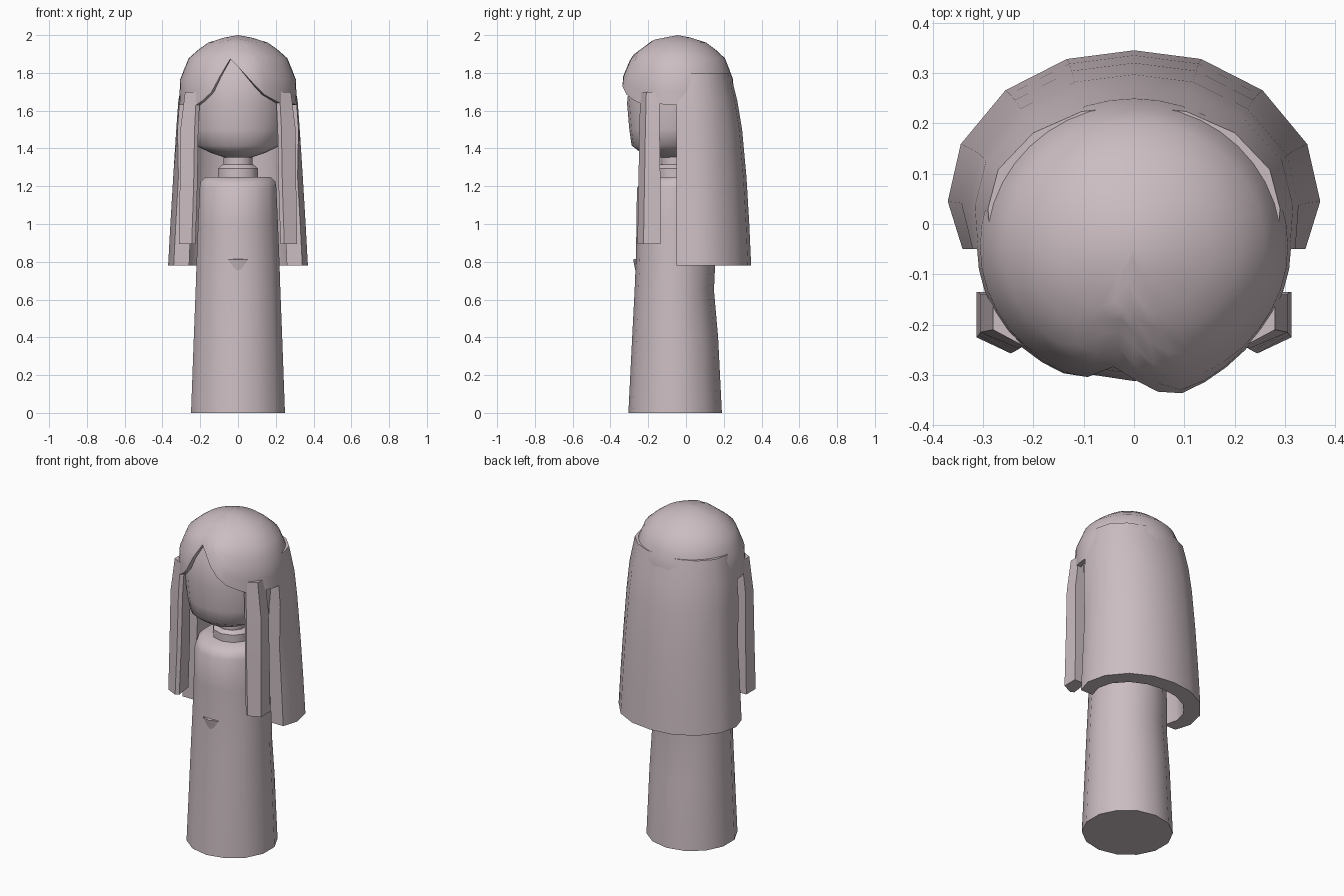
import bpy, bmesh, math
from math import sin, cos, pi

if "Cube" in bpy.data.objects:
    bpy.data.objects.remove(bpy.data.objects["Cube"])

skin = bpy.data.materials.new("pale_pink_grey")
skin.diffuse_color = (0.60, 0.51, 0.54, 1)
skin.use_nodes = True
skin.node_tree.nodes["Principled BSDF"].inputs["Base Color"].default_value = skin.diffuse_color


def finish(name, bm, angle=40):
    bmesh.ops.remove_doubles(bm, verts=bm.verts, dist=1e-5)
    bmesh.ops.recalc_face_normals(bm, faces=bm.faces)
    me = bpy.data.meshes.new(name)
    bm.to_mesh(me)
    bm.free()
    ob = bpy.data.objects.new(name, me)
    bpy.context.collection.objects.link(ob)
    me.materials.append(skin)
    bpy.ops.object.select_all(action='DESELECT')
    bpy.context.view_layer.objects.active = ob
    ob.select_set(True)
    bpy.ops.object.shade_smooth_by_angle(angle=math.radians(angle))
    return ob


def loft(name, rings, caps=True, angle=40):
    """Skin a list of equal-length closed rings of points."""
    bm = bmesh.new()
    vs = [[bm.verts.new(p) for p in r] for r in rings]
    n = len(rings[0])
    for a, b in zip(vs, vs[1:]):
        for i in range(n):
            j = (i + 1) % n
            bm.faces.new((a[i], a[j], b[j], b[i]))
    if caps:
        bm.faces.new(vs[0])
        bm.faces.new(vs[-1])
    return finish(name, bm, angle)


def oval(z, rx, y0, y1, n=14):
    cy, ry = (y0 + y1) / 2, (y1 - y0) / 2
    return [(rx * sin(2 * pi * i / n), cy - ry * cos(2 * pi * i / n), z) for i in range(n)]


def interp(x, pts):
    if x <= pts[0][0]:
        return pts[0][1]
    for (a, b), (c, d) in zip(pts, pts[1:]):
        if x <= c:
            return b + (d - b) * (x - a) / (c - a)
    return pts[-1][1]


# robe-like body column
loft("body", [oval(0, .255, -.305, .19), oval(.4, .24, -.285, .17),
              oval(.65, .23, -.272, .148), oval(.8, .225, -.266, .155),
              oval(1.0, .217, -.262, .15), oval(1.19, .208, -.26, .14),
              oval(1.225, .203, -.235, .14), oval(1.25, .175, -.19, .11)])

# small pointed fold on the front of the body
bm = bmesh.new()
v = [bm.verts.new(p) for p in [(-.055, -.262, .815), (.055, -.262, .815),
                               (0, -.264, .735), (0, -.28, .812)]]
for f in [(0, 2, 3), (2, 1, 3), (1, 0, 3), (0, 1, 2)]:
    bm.faces.new([v[i] for i in f])
finish("front_fold", bm)

# collar and neck
loft("collar", [oval(1.23, .11, -.16, .04, 10), oval(1.295, .11, -.16, .04, 10),
                oval(1.315, .085, -.14, .02, 10)])
loft("neck", [oval(1.25, .08, -.135, .015, 10), oval(1.45, .08, -.135, .015, 10)])

# head with flattened jaw
loft("head", [oval(1.352, .07, -.17, .0, 20), oval(1.375, .14, -.235, .06, 20),
              oval(1.415, .225, -.288, .13, 20), oval(1.5, .25, -.30, .17, 20),
              oval(1.64, .262, -.312, .19, 20), oval(1.78, .26, -.298, .19, 20),
              oval(1.87, .2, -.25, .15, 20)], angle=60)

# hair cap: dome whose front lower edge follows a parted fringe
FRINGE = [(-.22, 1.63), (-.15, 1.68), (-.09, 1.80), (-.045, 1.88),
          (.05, 1.78), (.13, 1.69), (.23, 1.635)]
DOME = [(1.63, 1.0), (1.77, .98), (1.89, .82), (1.975, .44), (2.0, 0)]
COLS, ROWS = 40, 8
bm = bmesh.new()
outer, inner = [], []
for c in range(COLS):
    a = 2 * pi * c / COLS
    dx, dy = sin(a), -cos(a)
    zb = interp(.31 * dx, FRINGE) if dy < -.3 else 1.63
    for store, k, drop in ((outer, 1, 0), (inner, .91, .03)):
        col = []
        for r in range(ROWS + 1):
            z = 2 - (2 - zb) * (r / ROWS) ** 1.6
            s = interp(z, DOME) * k
            y = dy * (.285 if dy < 0 else .30)
            # right lobe of the fringe swells forward
            if dy < 0:
                y -= .025 * max(0, 1 - abs(dx - .3) / .5) * s
            lower = drop * (1 - r / ROWS)
            col.append(bm.verts.new((.312 * dx * s, -.045 + y * s, z - lower)))
        store.append(col)
for c in range(COLS):
    d = (c + 1) % COLS
    for g in (outer, inner):
        for r in range(ROWS):
            bm.faces.new((g[c][r], g[d][r], g[d][r + 1], g[c][r + 1]))
    bm.faces.new((outer[c][-1], outer[d][-1], inner[d][-1], inner[c][-1]))
finish("hair_cap", bm, 40)

# long back hair: thick curved sheet, open to the front
HALF = [(1, .13), (.93, .46), (.69, .77), (.36, .95)]


def sheet_ring(z, X, Y):
    right = [(.92 * X if z < 1.5 else .98 * X, -.05)] + [(X * u, Y * w) for u, w in HALF]
    out = right + [(0, Y)] + [(-x, y) for x, y in reversed(right)]
    back = [(x * .76, y * .72 if y > 0 else y) for x, y in reversed(out)]
    return [(x, y, z) for x, y in out + back]


loft("back_hair", [sheet_ring(.78, .37, .345), sheet_ring(1.0, .358, .335),
                   sheet_ring(1.25, .343, .32), sheet_ring(1.5, .327, .297),
                   sheet_ring(1.65, .316, .272), sheet_ring(1.8, .29, .235)])


# side locks hanging in front of the shoulders
def lock_ring(s, z, xi, xo, y0, y1):
    return [(s * x, y, z) for x, y in
            [(xi, y0), (xi + .02, y0 - .012), (xo, y0 + .02), (xo, y1), (xi + .015, y1)]]


for s, side in ((-1, "left"), (1, "right")):
    loft(side + "_lock", [lock_ring(s, .895, .225, .313, -.245, -.135),
                          lock_ring(s, 1.2, .215, .308, -.24, -.135),
                          lock_ring(s, 1.5, .21, .305, -.235, -.14),
                          lock_ring(s, 1.7, .20, .28, -.23, -.14)], angle=30)
